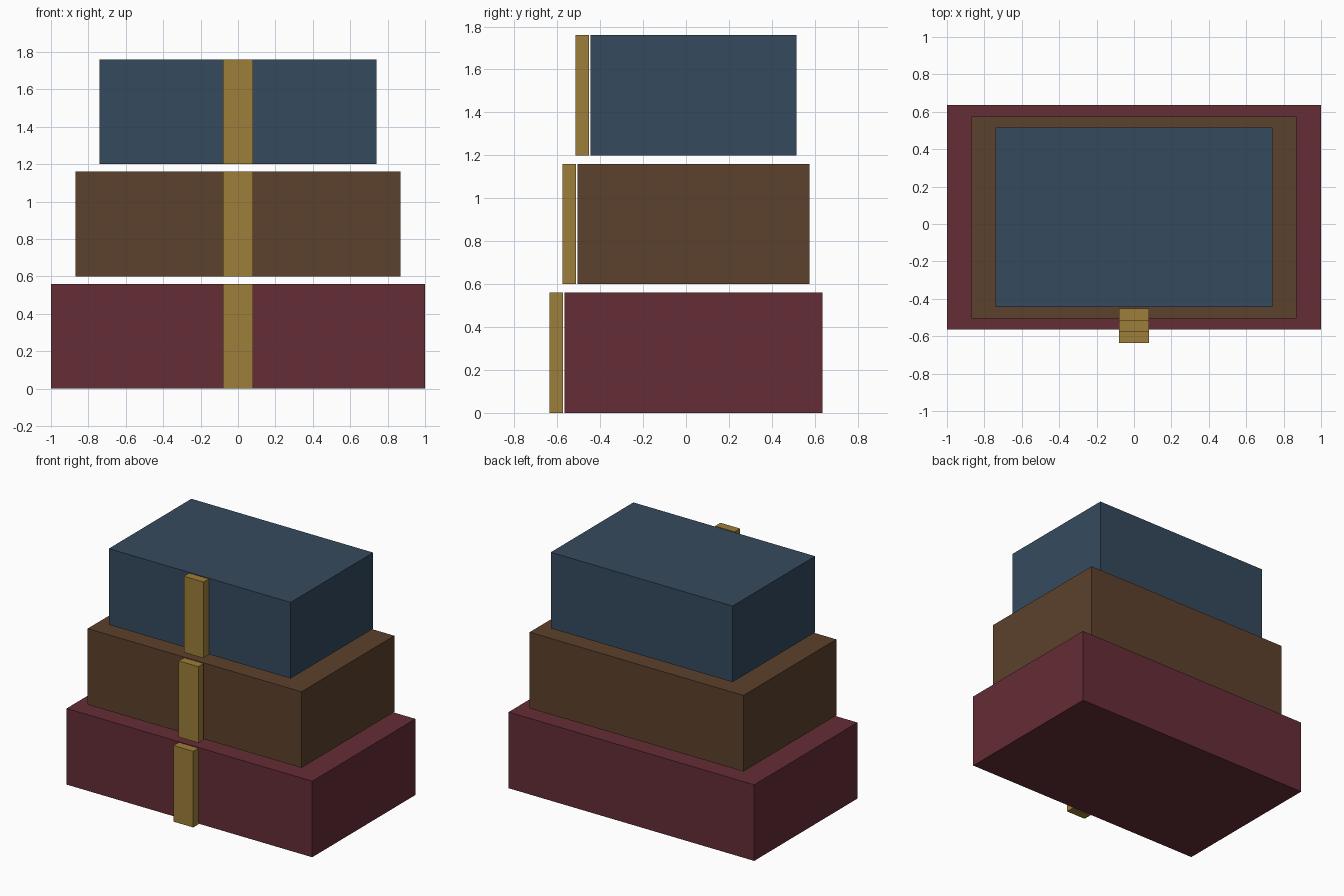
import bpy

cube = bpy.data.objects.get("Cube")
if cube:
    bpy.data.objects.remove(cube, do_unlink=True)


def linear(c):
    c /= 255
    return c / 12.92 if c <= 0.04045 else ((c + 0.055) / 1.055) ** 2.4


def material(name, rgb):
    colour = tuple(linear(c) for c in rgb) + (1.0,)
    mat = bpy.data.materials.new(name)
    mat.use_nodes = True
    mat.diffuse_color = colour
    mat.node_tree.nodes["Principled BSDF"].inputs["Base Color"].default_value = colour
    return mat


def box(name, size, centre, mat):
    bpy.ops.mesh.primitive_cube_add(size=1, location=centre)
    obj = bpy.context.object
    obj.name = name
    obj.scale = size
    bpy.ops.object.transform_apply(location=False, rotation=False, scale=True)
    obj.data.materials.append(mat)
    return obj


gold = material("gold", (158, 126, 58))
red = material("dark red", (101, 45, 54))
brown = material("brown", (92, 65, 44))
blue = material("slate blue", (53, 74, 94))

HEIGHT, STEP = 0.56, 0.6     # box height and spacing of the tiers
CENTRE_Y = 0.035             # boxes sit slightly behind the straps
STRAP_W, STRAP_D, GAP = 0.16, 0.062, 0.008

# Three shrinking boxes, each with an upright strap floating before its front
tiers = [("bottom", 2.0, 1.2, red), ("middle", 1.74, 1.08, brown), ("top", 1.48, 0.96, blue)]
for i, (name, width, depth, mat) in enumerate(tiers):
    z = i * STEP + HEIGHT / 2
    box(name + "_box", (width, depth, HEIGHT), (0, CENTRE_Y, z), mat)
    strap_y = CENTRE_Y - depth / 2 - GAP - STRAP_D / 2
    box(name + "_strap", (STRAP_W, STRAP_D, HEIGHT), (0, strap_y, z), gold)
